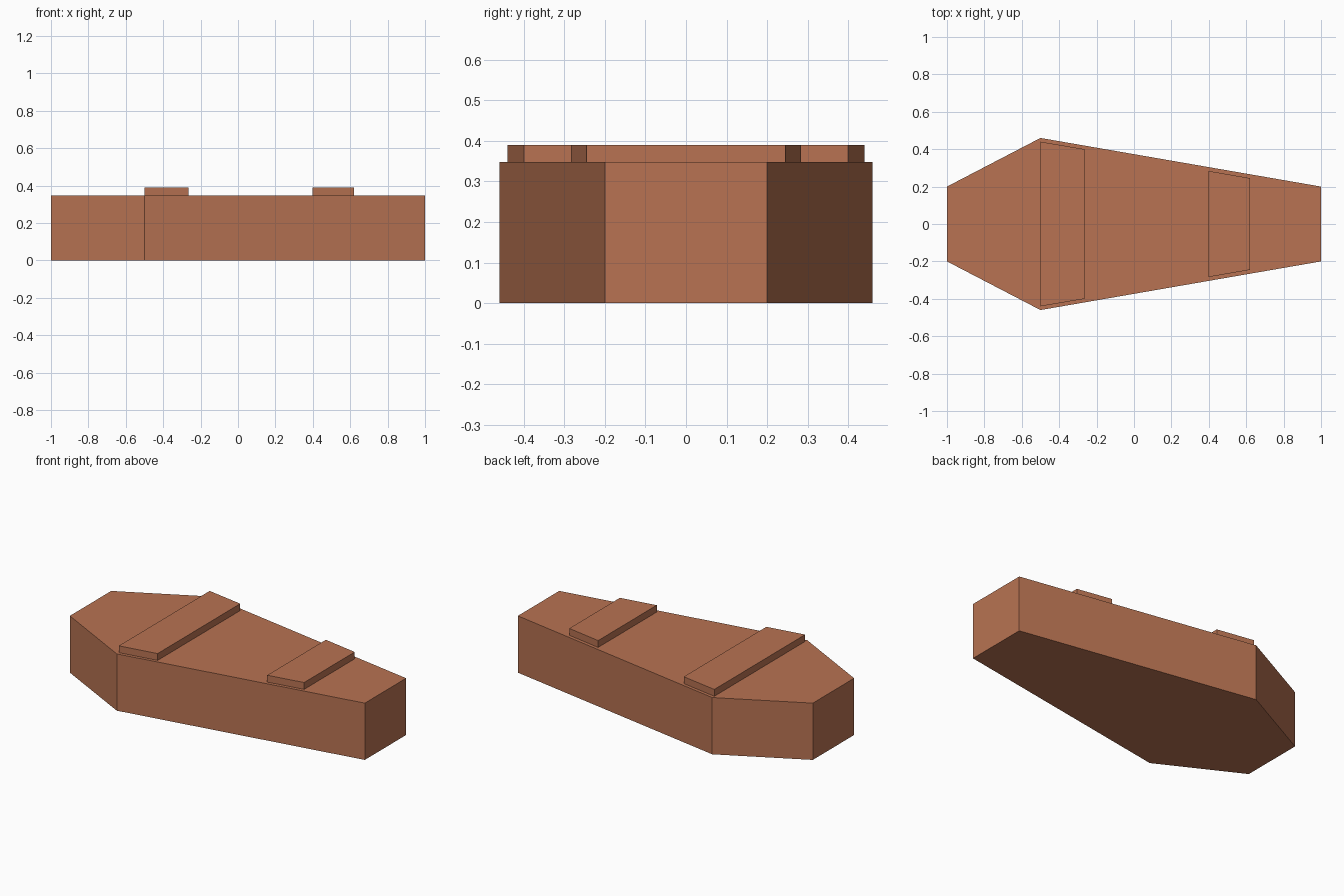
import bpy
import bmesh

if "Cube" in bpy.data.objects:
    bpy.data.objects.remove(bpy.data.objects["Cube"])

# One wood colour for everything
wood = bpy.data.materials.new("reddish brown wood")
wood.diffuse_color = (0.479, 0.171, 0.085, 1.0)
wood.use_nodes = True
wood.node_tree.nodes["Principled BSDF"].inputs["Base Color"].default_value = wood.diffuse_color


def prism(name, half_outline, z0, z1):
    """Extrude an outline given as (x, half width) stations, mirrored in y."""
    bm = bmesh.new()
    outline = [(x, -y) for x, y in half_outline] + [(x, y) for x, y in reversed(half_outline)]
    base = bm.faces.new([bm.verts.new((x, y, z0)) for x, y in outline])
    top = bmesh.ops.extrude_face_region(bm, geom=[base])["geom"]
    verts = [g for g in top if isinstance(g, bmesh.types.BMVert)]
    bmesh.ops.translate(bm, verts=verts, vec=(0, 0, z1 - z0))
    bmesh.ops.recalc_face_normals(bm, faces=bm.faces)
    mesh = bpy.data.meshes.new(name)
    bm.to_mesh(mesh)
    bm.free()
    mesh.materials.append(wood)
    obj = bpy.data.objects.new(name, mesh)
    bpy.context.collection.objects.link(obj)
    return obj


BODY_TOP, PLANK_TOP = 0.348, 0.39

# Six-sided tapered box
prism("coffin_body", [(-1, 0.2), (-0.5, 0.46), (1, 0.2)], 0, BODY_TOP)

# Cross planks on the lid, tapering with the sides
prism("shoulder_plank", [(-0.5, 0.44), (-0.265, 0.4)], BODY_TOP, PLANK_TOP)
prism("foot_plank", [(0.397, 0.284), (0.62, 0.245)], BODY_TOP, PLANK_TOP)
